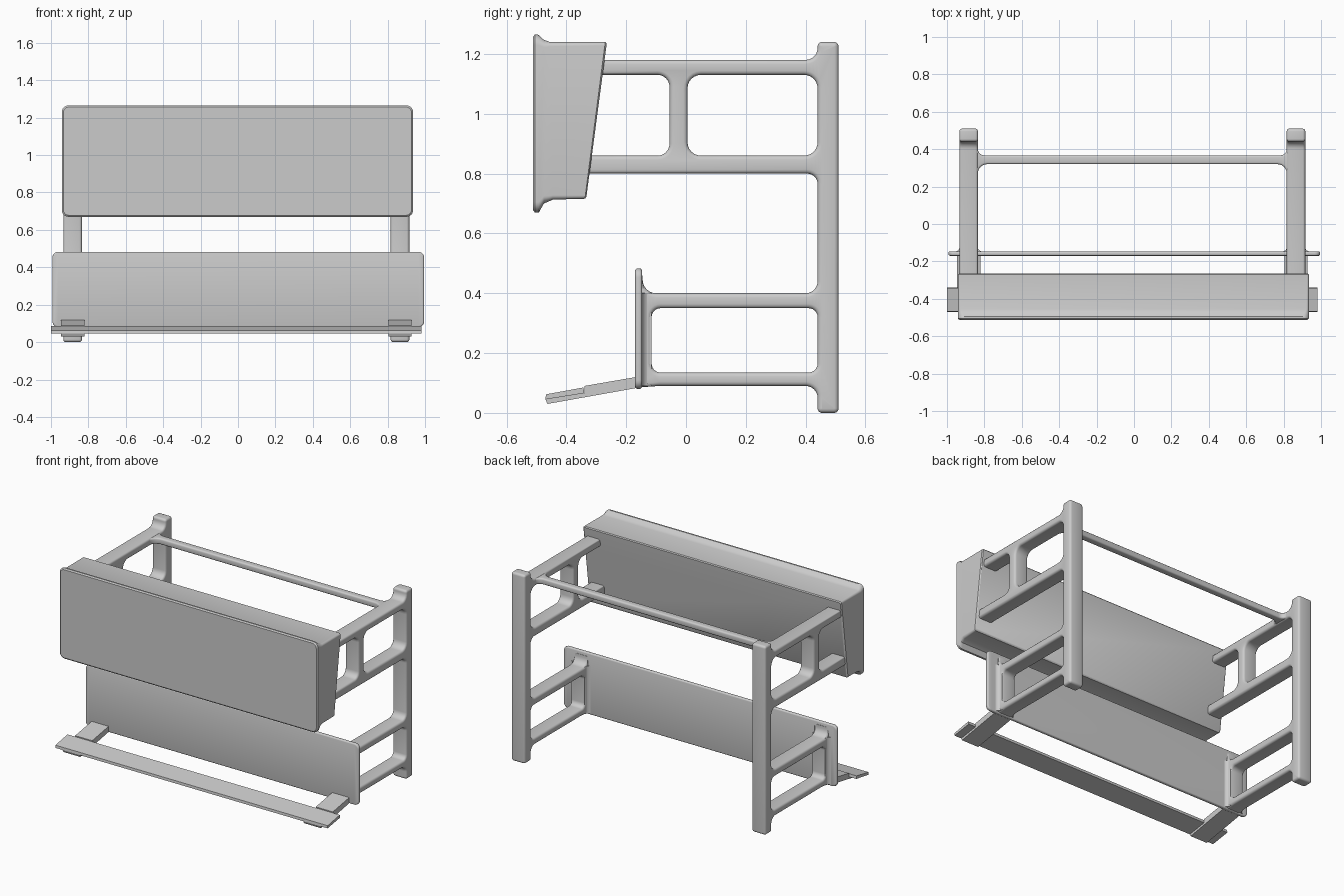
import bpy, bmesh, math
from mathutils import Vector

if "Cube" in bpy.data.objects:
    bpy.data.objects.remove(bpy.data.objects["Cube"])

AXES = {'x': lambda u, v, w: (w, u, v),
        'y': lambda u, v, w: (u, w, v),
        'z': lambda u, v, w: (u, v, w)}


def rounded(points, seg=6):
    """Closed 2D outline; a third value on a point is its corner radius."""
    out, n = [], len(points)
    for i, pt in enumerate(points):
        p = Vector(pt[:2])
        if len(pt) < 3:
            out.append(p)
            continue
        d1 = (Vector(points[i - 1][:2]) - p).normalized()
        d2 = (Vector(points[(i + 1) % n][:2]) - p).normalized()
        r = pt[2]
        c = p + r * (d1 + d2)
        for k in range(seg + 1):
            a = math.pi / 2 * k / seg
            out.append(c - r * (d2 * math.cos(a) + d1 * math.sin(a)))
    return out


def rect(u0, u1, v0, v1, r):
    return rounded([(u0, v0, r), (u1, v0, r), (u1, v1, r), (u0, v1, r)])


def inset(loop, d):
    """Mitred offset towards the left of the loop direction."""
    out, n = [], len(loop)
    for i, p in enumerate(loop):
        a = (p - loop[i - 1]).normalized()
        b = (loop[(i + 1) % n] - p).normalized()
        na, nb = Vector((-a.y, a.x)), Vector((-b.y, b.x))
        out.append(p + (na + nb) * d / max(0.3, 1 + na.dot(nb)))
    return out


def finish(name, bm):
    bmesh.ops.recalc_face_normals(bm, faces=bm.faces[:])
    me = bpy.data.meshes.new(name)
    bm.to_mesh(me)
    bm.free()
    ob = bpy.data.objects.new(name, me)
    bpy.context.collection.objects.link(ob)
    bpy.ops.object.select_all(action='DESELECT')
    ob.select_set(True)
    bpy.context.view_layer.objects.active = ob
    bpy.ops.object.shade_smooth_by_angle(angle=math.radians(35))
    return ob


def bridge(bm, rings):
    for a, b in zip(rings, rings[1:]):
        for i in range(len(a)):
            bm.faces.new((a[i - 1], a[i], b[i], b[i - 1]))


def prism(name, axis, loops, w0, w1, b=0.0, seg=3):
    """Extruded outline (outer counter-clockwise, holes clockwise), rounded rims."""
    bm = bmesh.new()
    put = AXES[axis]
    steps = [(0, w0), (0, w1)]
    if b:
        arc = [math.pi / 2 * k / seg for k in range(seg + 1)]
        low = [(b * (1 - math.sin(a)), w0 + b * (1 - math.cos(a))) for a in arc]
        steps = low + [(d, w0 + w1 - w) for d, w in reversed(low)]
    ends = ([], [])
    for loop in loops:
        rings = [[bm.verts.new(put(p.x, p.y, w)) for p in inset(loop, d)]
                 for d, w in steps]
        bridge(bm, rings)
        for e, ring in zip(ends, (rings[0], rings[-1])):
            e.extend(bm.edges.get((ring[i - 1], ring[i])) for i in range(len(ring)))
    for e in ends:
        bmesh.ops.triangle_fill(bm, edges=e, use_beauty=True)
    return finish(name, bm)


# Side frames: post, rails and strut in one outline with two openings
frame = rounded([
    (0.51, 0, 0.015), (0.51, 1.24, 0.015), (0.44, 1.24, 0.015), (0.44, 1.18, 0.04),
    (-0.32, 1.18), (-0.32, 1.13), (-0.055, 1.13, 0.04), (-0.055, 0.86, 0.04),
    (-0.36, 0.86), (-0.36, 0.80), (0.44, 0.80, 0.035), (0.44, 0.40, 0.04),
    (-0.145, 0.40, 0.045), (-0.145, 0.46), (-0.16, 0.46), (-0.16, 0.085),
    (-0.09, 0.09), (0.44, 0.09, 0.04), (0.44, 0, 0.015)])
openings = [rect(0.005, 0.44, 0.86, 1.13, 0.045)[::-1],
            rect(-0.115, 0.44, 0.135, 0.35, 0.03)[::-1]]
for side, c in (("left", -0.884), ("right", 0.866)):
    prism(side + "_frame", 'x', [frame] + openings, c - 0.05, c + 0.05, 0.014)
    # Flared bracket between frame and lower panel
    flare = rounded([(c - 0.1, -0.16), (c + 0.1, -0.16), (c + 0.1, -0.148),
                     (c + 0.047, -0.148, 0.03), (c + 0.047, -0.116),
                     (c - 0.047, -0.116), (c - 0.047, -0.148, 0.03), (c - 0.1, -0.148)])
    prism(side + "_bracket", 'z', [flare], 0.09, 0.40)
    # Sloping footboard arm, stepped where the board lies on it
    arm = rounded([(-0.47, 0.045), (-0.463, 0.03), (-0.155, 0.085), (-0.155, 0.122),
                   (-0.34, 0.09), (-0.34, 0.066)])
    prism(side + "_foot_arm", 'x', [arm], c - 0.062, c + 0.062)

# Rear crossbar with flared ends
bar = rounded([(-0.86, 0.26), (-0.835, 0.26), (-0.835, 0.32, 0.05), (0.817, 0.32, 0.05),
               (0.817, 0.26), (0.84, 0.26), (0.84, 0.42), (0.817, 0.42),
               (0.817, 0.367, 0.035), (-0.835, 0.367, 0.035), (-0.835, 0.42), (-0.86, 0.42)])
prism("crossbar", 'z', [bar], 1.135, 1.175, 0.01)

# Lower panel and footboard
prism("lower_panel", 'y', [rect(-0.992, 0.995, 0.08, 0.483, 0.03)], -0.17, -0.147, 0.008)
board = rounded([(-0.47, 0.045), (-0.34, 0.066), (-0.343, 0.085), (-0.468, 0.062)])
prism("footboard", 'x', [board], -1.0, 0.98)

# Upper box: lofted rounded sections, lipped front and slanted back
bm = bmesh.new()
rings = []
for z0, z1, m, r, y_bottom, y_top in (
        (0.678, 1.257, 0.008, 0.03, -0.512, -0.512), (0.67, 1.265, 0, 0.035, -0.505, -0.505),
        (0.67, 1.265, 0, 0.035, -0.492, -0.495), (0.70, 1.247, 0, 0.025, -0.475, -0.475),
        (0.713, 1.24, 0, 0.015, -0.445, -0.455), (0.716, 1.24, 0, 0.012, -0.338, -0.27),
        (0.722, 1.234, 0.006, 0.008, -0.333, -0.265)):
    rings.append([bm.verts.new((p.x, y_bottom + (y_top - y_bottom) * (p.y - z0) / (z1 - z0), p.y))
                  for p in rect(-0.942 + m, 0.936 - m, z0, z1, r)])
bridge(bm, rings)
bm.faces.new(rings[0])
bm.faces.new(rings[-1])
finish("upper_box", bm)
